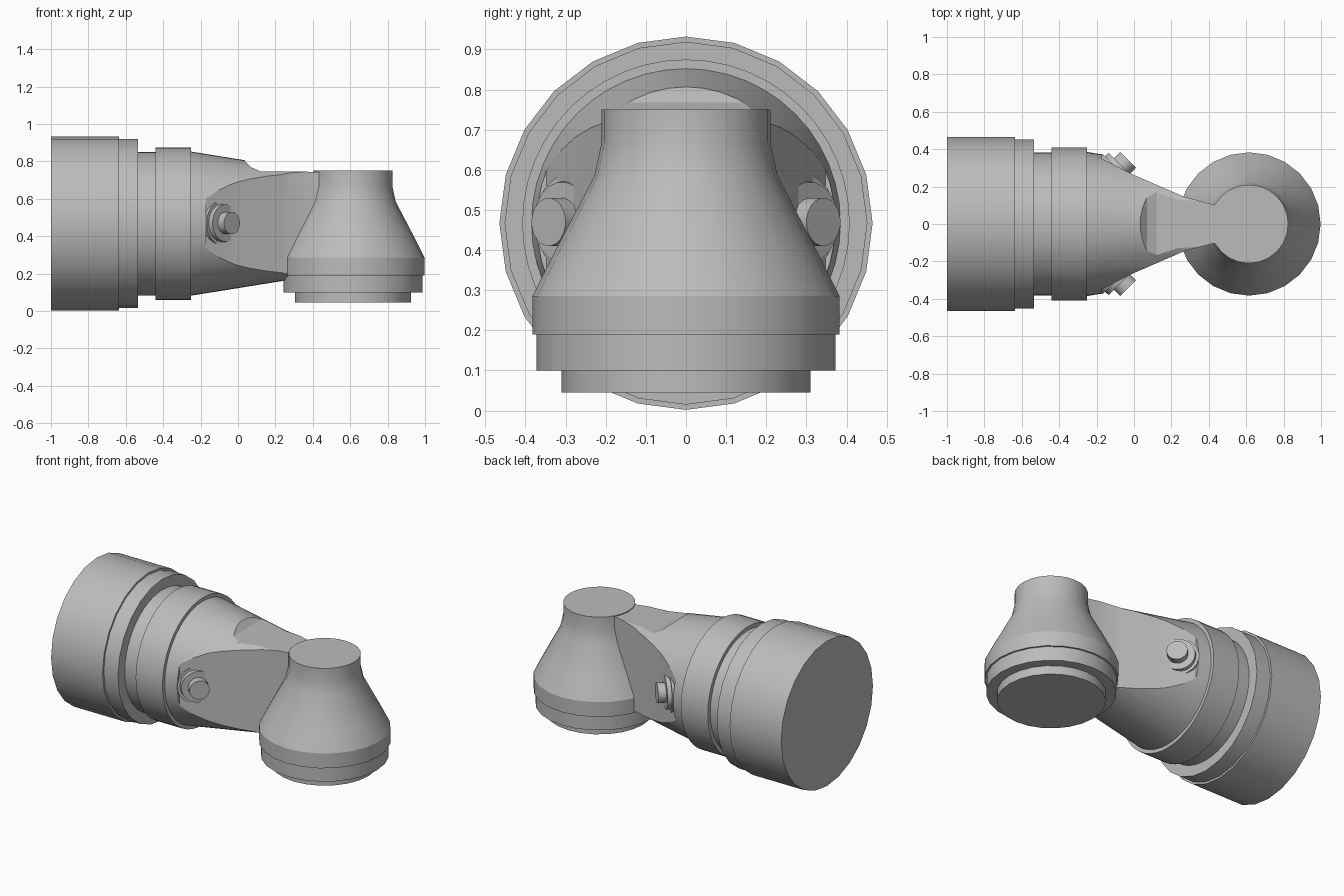
import bpy, bmesh, math
from mathutils import Vector, Matrix

if "Cube" in bpy.data.objects:
    bpy.data.objects.remove(bpy.data.objects["Cube"])

grey = bpy.data.materials.new("plain grey")
grey.diffuse_color = (0.5, 0.5, 0.5, 1)
grey.use_nodes = True
grey.node_tree.nodes["Principled BSDF"].inputs["Base Color"].default_value = grey.diffuse_color
ZC = 0.467  # height of the barrel axis


def finish(name, bm):
    bmesh.ops.recalc_face_normals(bm, faces=bm.faces)
    me = bpy.data.meshes.new(name)
    bm.to_mesh(me)
    bm.free()
    ob = bpy.data.objects.new(name, me)
    bpy.context.collection.objects.link(ob)
    me.materials.append(grey)
    return ob


def activate(ob):
    bpy.ops.object.select_all(action='DESELECT')
    ob.select_set(True)
    bpy.context.view_layer.objects.active = ob


def smooth(ob, deg=25):
    activate(ob)
    bpy.ops.object.shade_smooth_by_angle(angle=math.radians(deg))


def lathe(name, profile, origin, axis, segs):
    """Closed solid of revolution; profile is (distance along axis, radius)."""
    bm = bmesh.new()
    rot = Vector((0, 0, 1)).rotation_difference(Vector(axis)).to_matrix().to_4x4()
    mat = Matrix.Translation(origin) @ rot
    rings = []
    for h, r in profile:
        rings.append([bm.verts.new(mat @ Vector((r * math.cos(a), r * math.sin(a), h)))
                      for a in (2 * math.pi * i / segs for i in range(segs))])
    for a, b in zip(rings, rings[1:]):
        for i in range(segs):
            j = (i + 1) % segs
            bm.faces.new((a[i], a[j], b[j], b[i]))
    bm.faces.new(rings[0])
    bm.faces.new(rings[-1])
    return finish(name, bm)


def prism(name, points, offset):
    bm = bmesh.new()
    f = bm.faces.new([bm.verts.new(p) for p in points])
    ext = bmesh.ops.extrude_face_region(bm, geom=[f])
    bmesh.ops.translate(bm, vec=offset,
                        verts=[v for v in ext['geom'] if isinstance(v, bmesh.types.BMVert)])
    return finish(name, bm)


def cut(ob, cutter):
    cutter.hide_render = True
    mod = ob.modifiers.new("cut", 'BOOLEAN')
    mod.operation, mod.solver, mod.object = 'DIFFERENCE', 'EXACT', cutter
    activate(ob)
    bpy.ops.object.modifier_apply(modifier=mod.name)
    bpy.data.objects.remove(cutter)


# large stepped barrel at the left
smooth(lathe("barrel", [(-1, .465), (-.635, .465), (-.635, .452), (-.535, .452), (-.535, .3)],
             (0, 0, ZC), (1, 0, 0), 24))

# collar and tapering arm
arm = lathe("tapered_arm", [(-.56, .383), (-.44, .383), (-.44, .408), (-.25, .408), (-.25, .385),
                            (.23, .308), (.5, .298)], (0, 0, ZC), (1, 0, 0), 48)

# pinch both sides of the arm and flatten its top
wall = [(-.17, .348), (0, .262), (.27, .145), (.42, .105), (.7, .105), (.7, .6), (-.17, .6)]
for s in (1, -1):
    cut(arm, prism("side_cutter", [(x, s * y, -.2) for x, y in wall], (0, 0, 1.4)))
top = [(.02, .82), (.07, .768), (.12, .747), (.7, .741), (.7, 1.2), (.02, 1.2)]
cut(arm, prism("top_cutter", [(x, -.7, z) for x, z in top], (0, 1.4, 0)))
smooth(arm, 20)

# vertical bell-shaped socket
smooth(lathe("bell_socket", [(.045, .31), (.1, .31), (.1, .372), (.19, .372), (.19, .383),
                             (.285, .383), (.40, .325), (.585, .228), (.67, .21), (.75, .21)],
             (.615, 0, 0), (0, 0, 1), 24))

# stepped pivot bolts, one on each side
for s, side in ((-1, "front"), (1, "back")):
    smooth(lathe(side + "_pivot_bolt", [(-.06, .12), (.035, .12), (.035, .103), (.06, .1),
                                        (.06, .06), (.107, .06)],
                 (-.108, s * .267, ZC + .003), (1, s, 0), 20))
